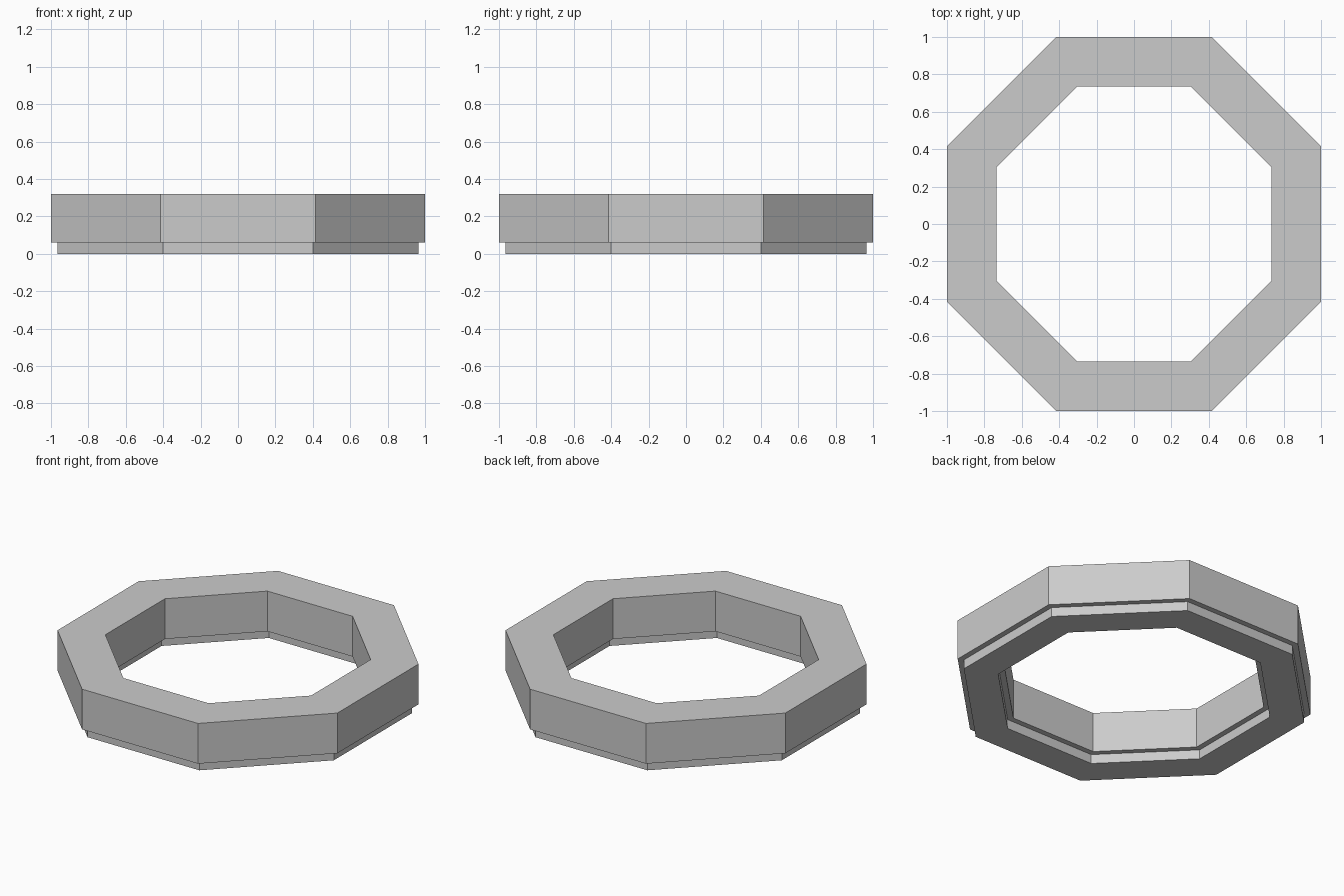
import bpy
import bmesh
from math import cos, sin, pi

cube = bpy.data.objects.get("Cube")
if cube:
    bpy.data.objects.remove(cube)

SIDES = 8

grey = bpy.data.materials.new("light grey")
grey.use_nodes = True
colour = (0.6, 0.6, 0.6, 1)
grey.diffuse_color = colour
grey.node_tree.nodes["Principled BSDF"].inputs["Base Color"].default_value = colour


def octagon_ring(name, inner, outer, bottom, top):
    """Flat-sided ring; inner and outer are distances to the flats."""
    bm = bmesh.new()
    section = [(inner, bottom), (outer, bottom), (outer, top), (inner, top)]
    loops = []
    for i in range(SIDES):
        a = (i + 0.5) * 2 * pi / SIDES
        loops.append([bm.verts.new((r / cos(pi / SIDES) * cos(a),
                                    r / cos(pi / SIDES) * sin(a), z))
                      for r, z in section])
    for i in range(SIDES):
        here, after = loops[i], loops[(i + 1) % SIDES]
        for j in range(4):
            k = (j + 1) % 4
            bm.faces.new((here[j], after[j], after[k], here[k]))
    bmesh.ops.recalc_face_normals(bm, faces=bm.faces)
    mesh = bpy.data.meshes.new(name)
    bm.to_mesh(mesh)
    bm.free()
    mesh.materials.append(grey)
    obj = bpy.data.objects.new(name, mesh)
    bpy.context.collection.objects.link(obj)
    return obj


# Main body, and the narrower foot recessed on both sides beneath it
octagon_ring("ring_body", 0.735, 1.0, 0.06, 0.32)
octagon_ring("ring_foot", 0.77, 0.965, 0.0, 0.06)
